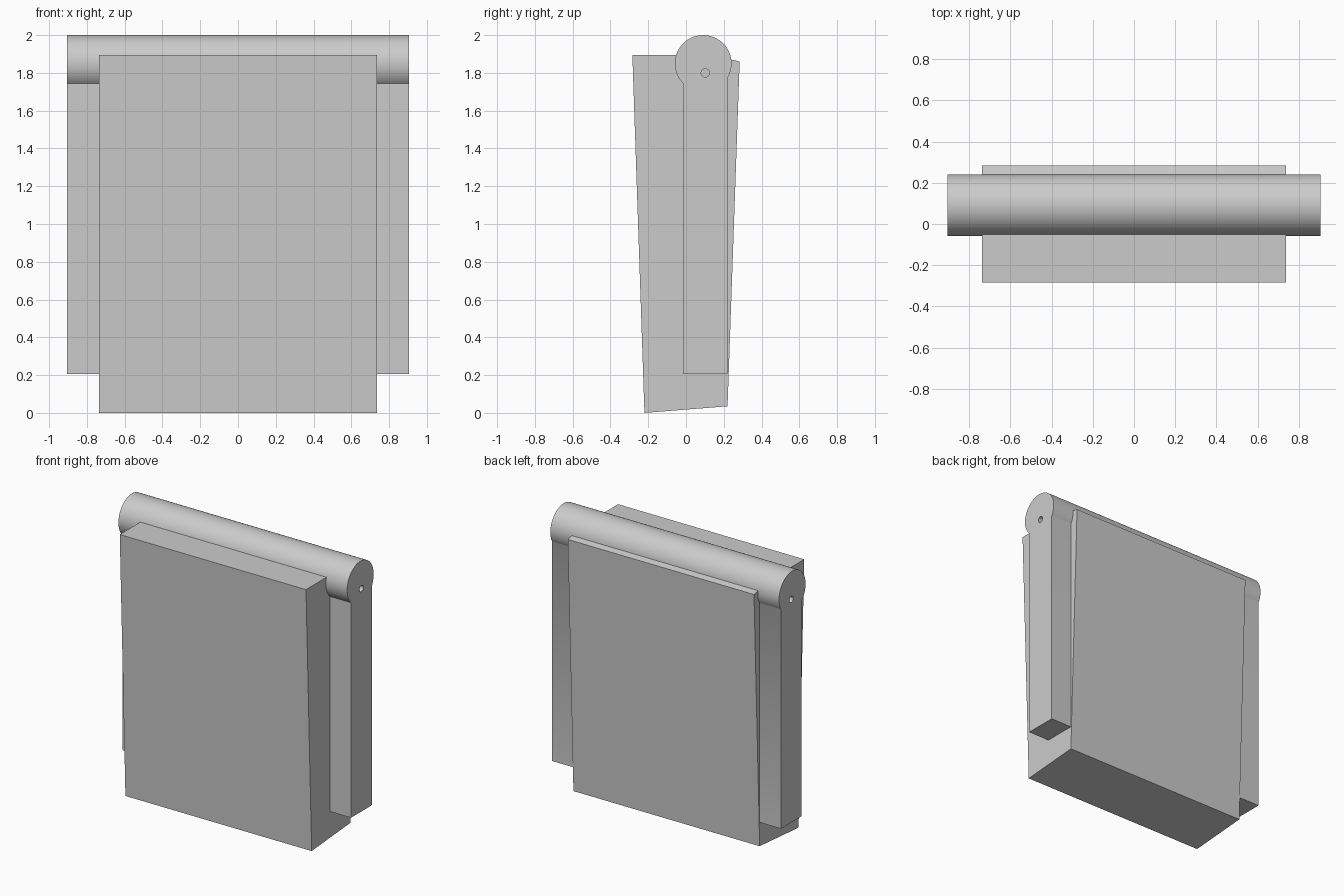
import bpy
import bmesh
from math import atan2, cos, sin, sqrt, pi, radians

cube = bpy.data.objects.get("Cube")
if cube:
    bpy.data.objects.remove(cube, do_unlink=True)

# Single plain grey
grey = bpy.data.materials.new("plain grey")
grey.use_nodes = True
GREY = (0.6, 0.6, 0.6, 1)
grey.diffuse_color = GREY
grey.node_tree.nodes["Principled BSDF"].inputs["Base Color"].default_value = GREY


def prism(name, profile, x0, x1):
    """Extrude a (y, z) outline along x."""
    bm = bmesh.new()
    face = bm.faces.new([bm.verts.new((x0, y, z)) for y, z in profile])
    new = bmesh.ops.extrude_face_region(bm, geom=[face])["geom"]
    moved = [v for v in new if isinstance(v, bmesh.types.BMVert)]
    bmesh.ops.translate(bm, vec=(x1 - x0, 0, 0), verts=moved)
    bmesh.ops.recalc_face_normals(bm, faces=bm.faces)
    mesh = bpy.data.meshes.new(name)
    bm.to_mesh(mesh)
    bm.free()
    mesh.materials.append(grey)
    obj = bpy.data.objects.new(name, mesh)
    bpy.context.collection.objects.link(obj)
    return obj


def arc(cy, cz, r, a0, a1, steps):
    return [(cy + r * cos(a0 + (a1 - a0) * i / steps),
             cz + r * sin(a0 + (a1 - a0) * i / steps)) for i in range(steps + 1)]


# Tapered body, its top passing under the barrel
body = prism("tapered_body",
             [(-0.284, 1.895), (-0.22, 0), (0.22, 0.035),
              (0.284, 1.86), (0.14, 1.895)], -0.737, 0.737)

# Barrel and flat hanging arms as one keyhole section
CY, CZ, R = 0.091, 1.85, 0.15
FRONT, BACK, FOOT = -0.015, 0.22, 0.205
start = atan2(-sqrt(R**2 - (BACK - CY)**2), BACK - CY)
end = atan2(-sqrt(R**2 - (FRONT - CY)**2), FRONT - CY) + 2 * pi
outline = arc(CY, CZ, R, start, end, 72) + [(FRONT, FOOT), (BACK, FOOT)]
hinge = prism("barrel_and_arms", outline, -0.905, 0.905)

# Blind pivot hole in each end
for side in (-1, 1):
    ring = arc(0.102, 1.8, 0.022, 0, 2 * pi, 32)[:-1]
    cutter = prism("pivot_cutter", ring, side * 0.74, side * 1.0)
    cutter.hide_render = True
    cut = hinge.modifiers.new("pivot_hole", "BOOLEAN")
    cut.operation = "DIFFERENCE"
    cut.solver = "EXACT"
    cut.object = cutter
    bpy.context.view_layer.objects.active = hinge
    bpy.ops.object.modifier_apply(modifier=cut.name)
    bpy.data.objects.remove(cutter, do_unlink=True)

# Smooth the barrel, keep edges sharp
bpy.ops.object.select_all(action="DESELECT")
hinge.select_set(True)
bpy.context.view_layer.objects.active = hinge
bpy.ops.object.shade_smooth_by_angle(angle=radians(30))
